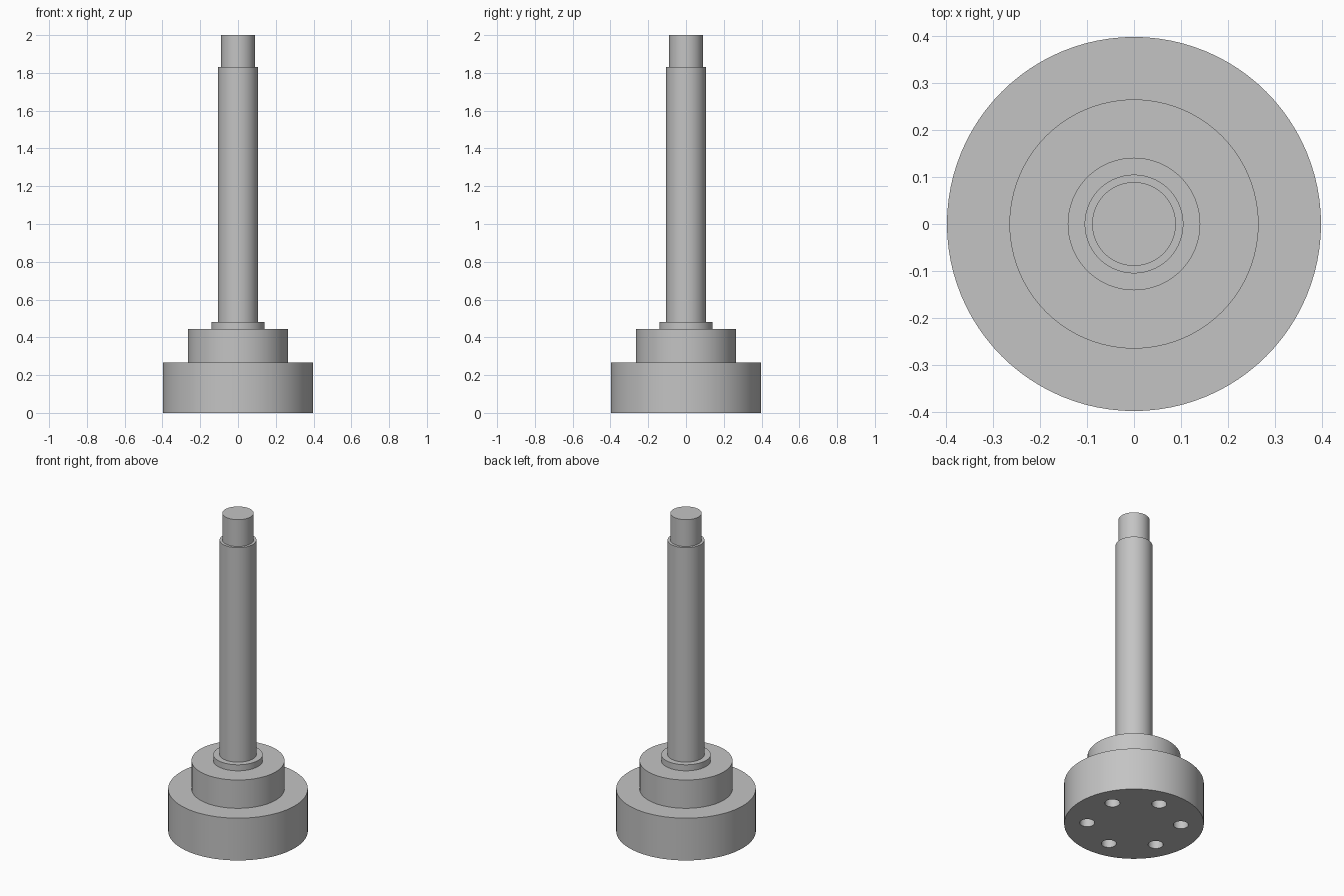
import bpy
import math

cube = bpy.data.objects.get("Cube")
if cube:
    bpy.data.objects.remove(cube, do_unlink=True)

# Single plain metal colour
steel = bpy.data.materials.new("grey_steel")
steel.use_nodes = True
colour = (0.55, 0.55, 0.55, 1.0)
steel.diffuse_color = colour
steel.node_tree.nodes["Principled BSDF"].inputs["Base Color"].default_value = colour


def cylinder(name, radius, bottom, top, x=0.0, y=0.0, sides=96):
    """Upright cylinder between two heights."""
    bpy.ops.mesh.primitive_cylinder_add(
        vertices=sides, radius=radius, depth=top - bottom,
        location=(x, y, (bottom + top) / 2))
    obj = bpy.context.object
    obj.name = name
    obj.data.materials.append(steel)
    return obj


def smooth(obj):
    bpy.ops.object.select_all(action="DESELECT")
    obj.select_set(True)
    bpy.context.view_layer.objects.active = obj
    bpy.ops.object.shade_smooth_by_angle(angle=math.radians(30))


# Stepped, coaxial body
base = cylinder("base_flange", 0.398, 0.0, 0.266)
steps = [
    ("hub", 0.265, 0.266, 0.444),
    ("collar", 0.141, 0.444, 0.482),
    ("shaft", 0.105, 0.482, 1.831),
    ("shaft_tip", 0.089, 1.831, 2.0),
]
parts = [base] + [cylinder(*step) for step in steps]

# Six blind bolt holes in the underside
HOLES, PITCH_RADIUS, PHASE = 6, 0.267, math.radians(22.5)
for i in range(HOLES):
    angle = PHASE + i * math.tau / HOLES
    cutter = cylinder("bolt_hole_cutter", 0.043, -0.05, 0.16,
                      PITCH_RADIUS * math.cos(angle),
                      PITCH_RADIUS * math.sin(angle), sides=32)
    cutter.hide_render = True
    cut = base.modifiers.new("bolt_hole", "BOOLEAN")
    cut.operation = "DIFFERENCE"
    cut.solver = "EXACT"
    cut.object = cutter
    bpy.context.view_layer.objects.active = base
    bpy.ops.object.modifier_apply(modifier=cut.name)
    bpy.data.objects.remove(cutter, do_unlink=True)

for part in parts:
    smooth(part)
